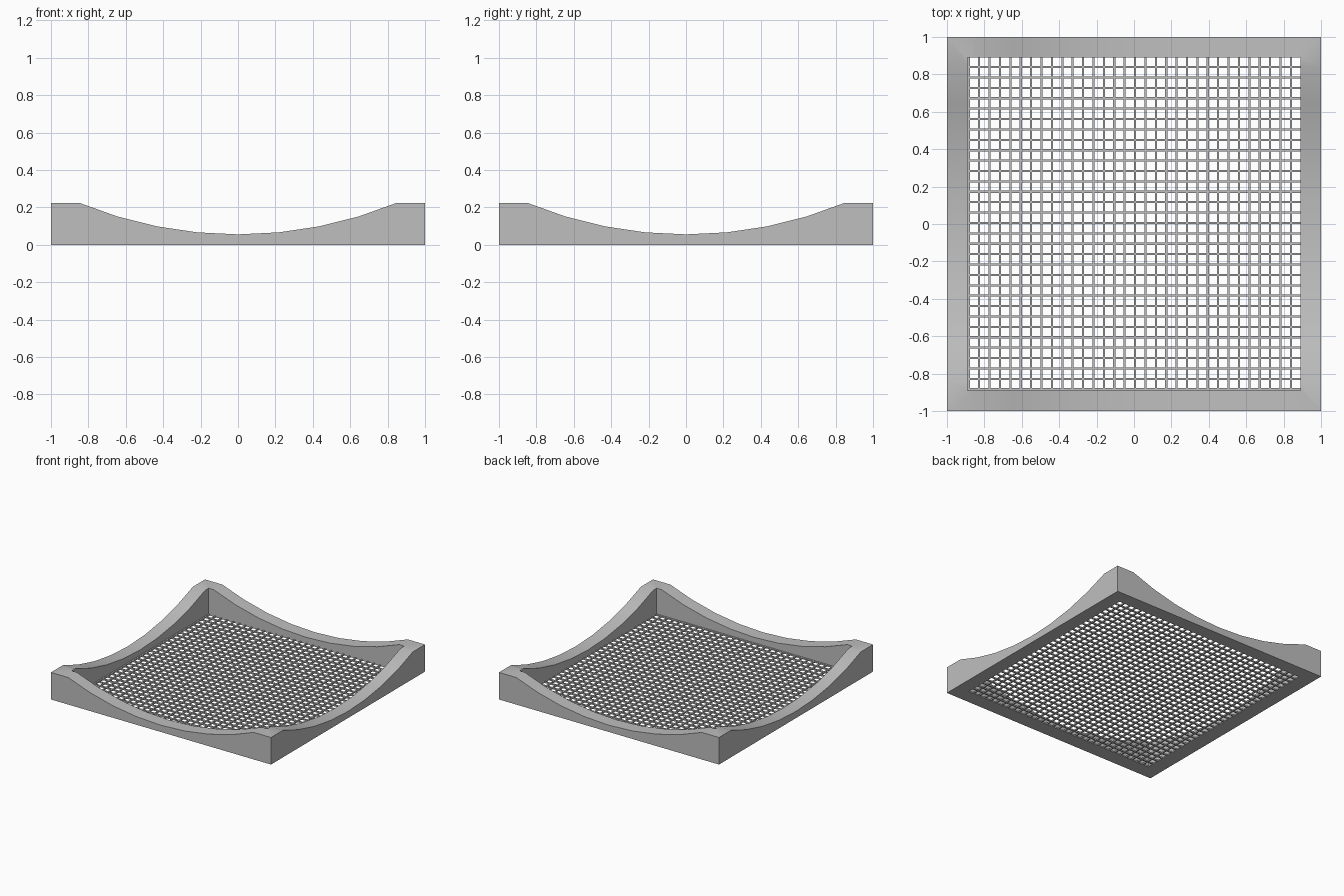
import bpy, bmesh
from math import sin, cos, pi, radians, sqrt
from mathutils import Matrix

cube = bpy.data.objects.get("Cube")
if cube:
    bpy.data.objects.remove(cube, do_unlink=True)

UNIT = 1 / 90            # the tray is 180 units wide
HALF, INNER = 1.0, 80 * UNIT
TOP, LOW = 20 * UNIT, 5 * UNIT
RADIUS = 200 * UNIT      # radius of the dip in each wall
PITCH, BAR = 5 * UNIT, UNIT

grey = bpy.data.materials.new("plain_grey")
grey.use_nodes = True
grey.diffuse_color = (0.52, 0.52, 0.52, 1)
grey.node_tree.nodes["Principled BSDF"].inputs["Base Color"].default_value = (0.52, 0.52, 0.52, 1)


def make_object(name, bm):
    bmesh.ops.recalc_face_normals(bm, faces=bm.faces)
    mesh = bpy.data.meshes.new(name)
    bm.to_mesh(mesh)
    bm.free()
    mesh.materials.append(grey)
    obj = bpy.data.objects.new(name, mesh)
    bpy.context.collection.objects.link(obj)
    return obj


# Dip profile along one wall: facets of a large circle, cut off at the top
def dip_profile():
    step = 2 * pi / 64
    pts = [(RADIUS * sin(i * step), LOW + RADIUS * (1 - cos(i * step))) for i in range(-3, 4)]
    (x0, z0), x1, z1 = pts[-1], RADIUS * sin(4 * step), LOW + RADIUS * (1 - cos(4 * step))
    end = x0 + (x1 - x0) * (TOP - z0) / (z1 - z0)
    return [(-end, TOP)] + pts + [(end, TOP)]


# Frame: a closed ring of four-point sections, mitred at the corners
bm = bmesh.new()
sections = []
for side in range(4):
    turn = Matrix.Rotation(side * pi / 2, 3, 'Z')
    stations = [(s, s, z) for s, z in dip_profile()] + [(HALF, INNER, TOP)]
    for outer, inner, z in stations:
        corners = [(outer, -HALF, 0), (outer, -HALF, z), (inner, -INNER, z), (inner, -INNER, 0)]
        ring = [bm.verts.new(c) for c in corners]
        bmesh.ops.transform(bm, matrix=turn.to_4x4(), verts=ring)
        sections.append(ring)
for k, a in enumerate(sections):
    b = sections[(k + 1) % len(sections)]
    for i in range(4):
        j = (i + 1) % 4
        bm.faces.new((a[i], b[i], b[j], a[j]))
frame = make_object("frame", bm)

# Floor mesh: a lattice of square holes, thickened downward to the ground
bm = bmesh.new()
lines = []
for k in range(32):
    start = -INNER + k * PITCH
    lines += [start, start + BAR]
lines.append(INNER)
grid = [[bm.verts.new((x, y, 0)) for y in lines] for x in lines]
count = len(lines) - 1
for i in range(count):
    for j in range(count):
        if i % 2 == 0 or j % 2 == 0:      # odd-odd cells are the holes
            bm.faces.new((grid[i][j], grid[i + 1][j], grid[i + 1][j + 1], grid[i][j + 1]))
loose = [v for v in bm.verts if not v.link_faces]
bmesh.ops.delete(bm, geom=loose, context='VERTS')
result = bmesh.ops.extrude_face_region(bm, geom=bm.faces[:], use_keep_orig=True)
raised = [g for g in result["geom"] if isinstance(g, bmesh.types.BMVert)]
bmesh.ops.translate(bm, verts=raised, vec=(0, 0, BAR))
make_object("floor_mesh", bm)

# Smooth the curved wall tops while keeping the edges sharp
bpy.ops.object.select_all(action='DESELECT')
frame.select_set(True)
bpy.context.view_layer.objects.active = frame
bpy.ops.object.shade_smooth_by_angle(angle=radians(30))
